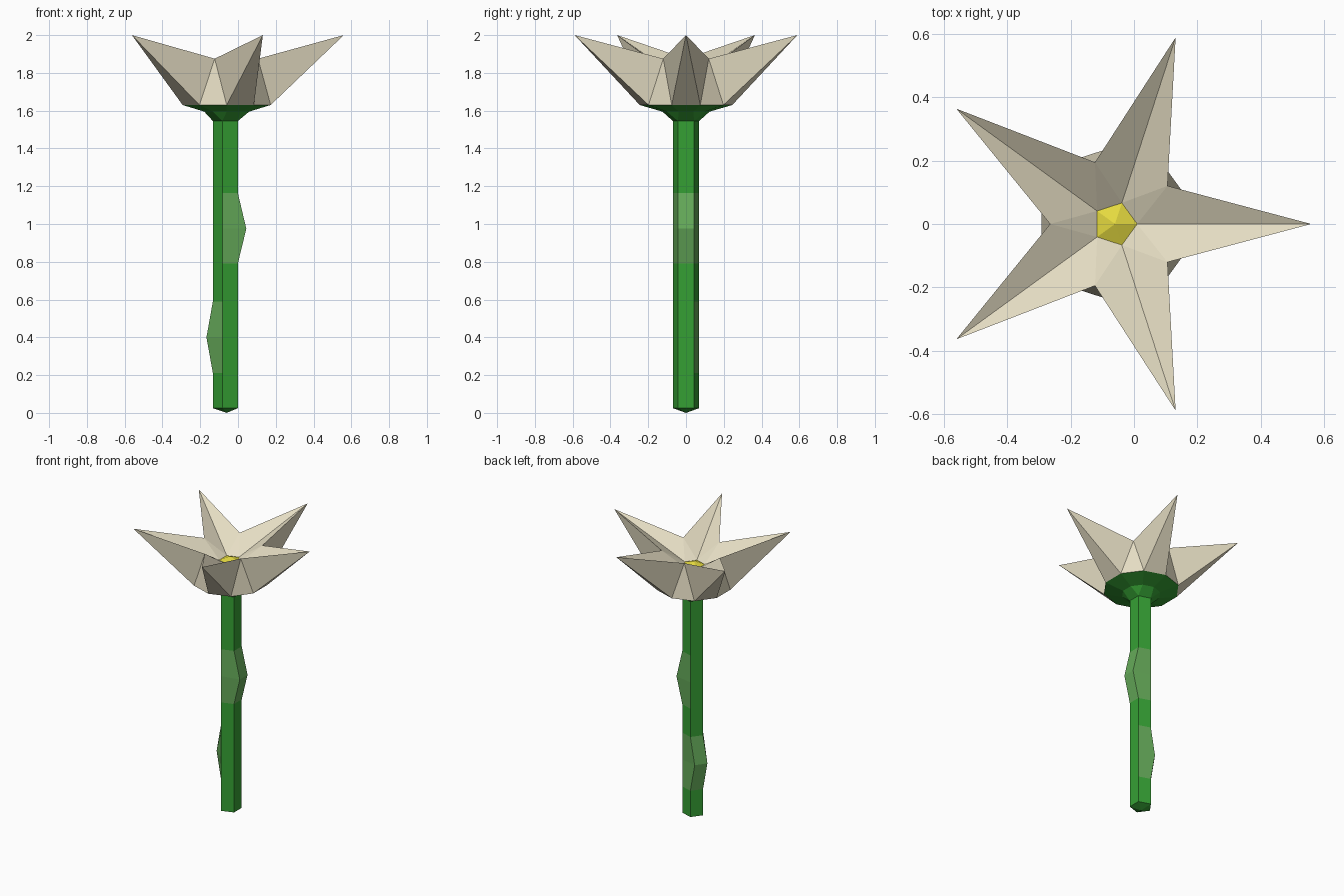
import bpy
from math import cos, sin, radians

if "Cube" in bpy.data.objects:
    bpy.data.objects.remove(bpy.data.objects["Cube"])

AXIS_X = -0.06


def material(name, rgb):
    m = bpy.data.materials.new(name)
    m.diffuse_color = (*rgb, 1)
    m.use_nodes = True
    m.node_tree.nodes["Principled BSDF"].inputs["Base Color"].default_value = m.diffuse_color
    return m


GREEN = material("stem_green", (0.036, 0.35, 0.034))
LEAF = material("leaf_green", (0.13, 0.40, 0.10))
CREAM = material("petal_cream", (0.79, 0.73, 0.55))
YELLOW = material("pollen_yellow", (0.78, 0.70, 0.05))


def polar(radius, angle, z):
    a = radians(angle)
    return (AXIS_X + radius * cos(a), radius * sin(a), z)


def ring(n, radius, start, z):
    return [polar(radius, start + 360 * i / n, z) for i in range(n)]


def build(name, verts, faces, mats, slots=None):
    me = bpy.data.meshes.new(name)
    me.from_pydata(verts, [], faces)
    for m in mats:
        me.materials.append(m)
    for i, slot in (slots or {}).items():
        me.polygons[i].material_index = slot
    me.update()
    ob = bpy.data.objects.new(name, me)
    bpy.context.collection.objects.link(ob)
    return ob


# Five-sided stem; corners at 36, 108, 180, 252, 324 degrees.
# Each bump moves two corners of one ring sideways: level -> (corners, x shift)
levels = [0.025, 0.21, 0.40, 0.59, 0.79, 0.975, 1.165, 1.545]
bumps = {2: ((1, 2), -0.034), 5: ((4, 0), 0.045)}
verts, faces, slots = [], [], {}
for k, z in enumerate(levels):
    corners, dx = bumps.get(k, ((), 0))
    for i, (x, y, h) in enumerate(ring(5, 0.073, 36, z)):
        verts.append((x + dx if i in corners else x, y, h))
for k in range(len(levels) - 1):
    corners = bumps.get(k, bumps.get(k + 1, ((), 0)))[0]
    for i in range(5):
        j = (i + 1) % 5
        if i in corners or j in corners:
            slots[len(faces)] = 1
        faces.append((k * 5 + i, k * 5 + j, k * 5 + 5 + j, k * 5 + 5 + i))
verts.append((AXIS_X, 0, 0))
tip = len(verts) - 1
faces += [((i + 1) % 5, i, tip) for i in range(5)]
build("stem", verts, faces, [GREEN, LEAF], slots)

# Calyx: pentagon at the stem widening to two ten-sided rings
verts = ring(5, 0.073, 36, 1.545) + ring(10, 0.125, 18, 1.595) + ring(10, 0.245, 18, 1.63)
faces = []
for i in range(5):
    j = (i + 1) % 5
    a, b, c = 5 + 2 * i, 6 + 2 * i, 5 + 2 * j
    faces += [(i, b, a), (i, j, c, b)]
for i in range(10):
    j = (i + 1) % 10
    faces.append((5 + i, 5 + j, 15 + j, 15 + i))
build("calyx", verts, faces, [GREEN])

# Petals: five spikes, outer shell from the calyx rim and inner bowl to the centre
verts = (ring(10, 0.245, 18, 1.63) + ring(5, 0.62, 0, 2.0)
         + ring(5, 0.205, 36, 1.875) + ring(5, 0.07, 0, 1.775))
faces = []
for i in range(5):
    j = (i + 1) % 5
    b0, b1, b2 = (2 * i - 1) % 10, 2 * i, 2 * i + 1
    tip0, tip1, valley, in0, in1 = 10 + i, 10 + j, 15 + i, 20 + i, 20 + j
    faces += [(b0, b1, tip0), (b1, b2, valley), (b1, valley, tip0), (b2, tip1, valley),
              (in0, tip0, valley), (in1, valley, tip1), (in0, valley, in1)]
build("petals", verts, faces, [CREAM])

# Yellow flower centre, a low five-sided cone
verts = ring(5, 0.07, 0, 1.775) + [(AXIS_X, 0, 1.80)]
build("flower_centre", verts, [(i, (i + 1) % 5, 5) for i in range(5)], [YELLOW])
